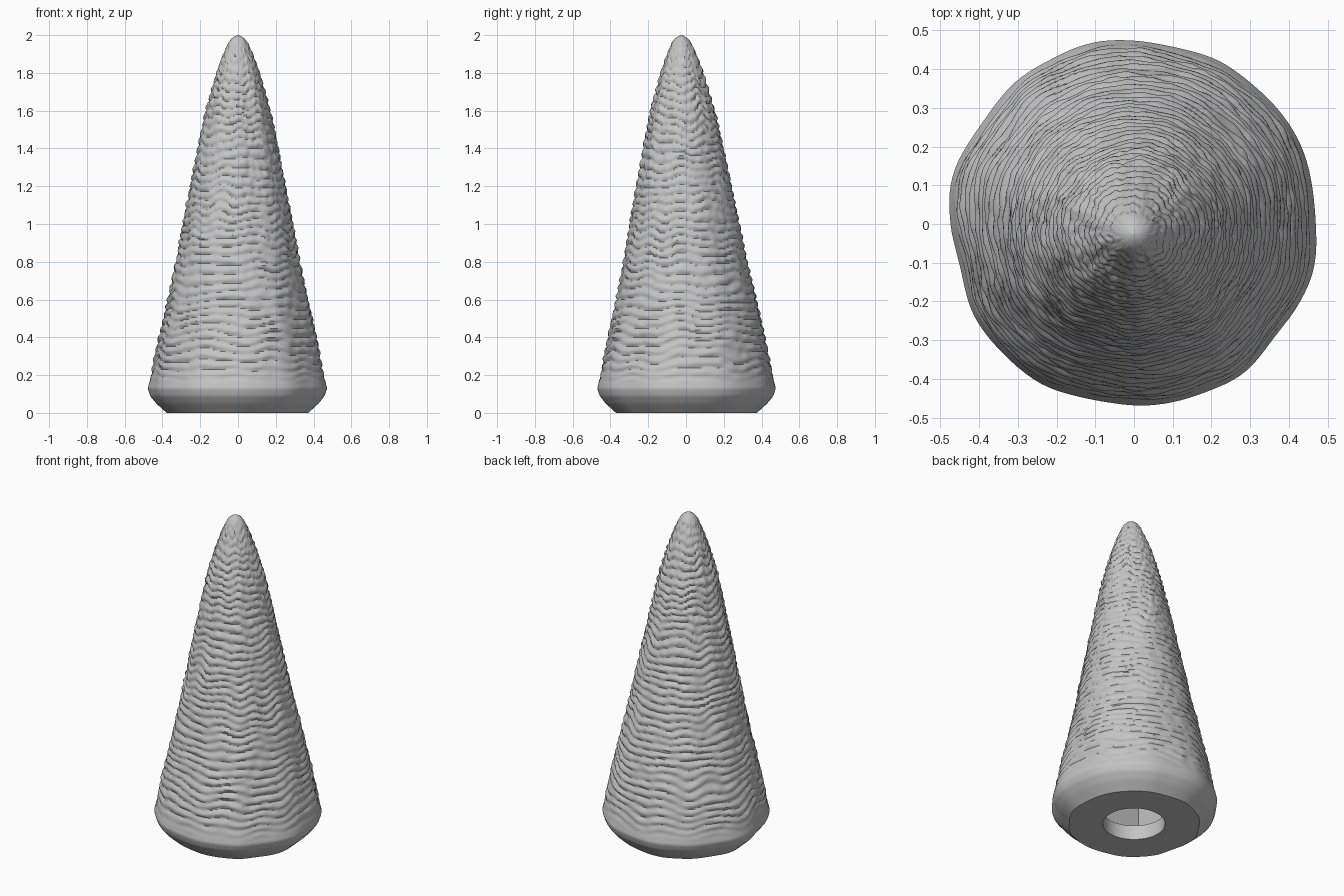
import bpy, bmesh, math
from mathutils import Vector, noise

old = bpy.data.objects.get("Cube")
if old:
    bpy.data.objects.remove(old, do_unlink=True)

SEGMENTS = 144
ROWS = 210
PITCH = 0.046

# Outer silhouette as (height, radius)
PROFILE = [(0, .375), (.05, .43), (.09, .462), (.13, .475), (.2, .457), (.4, .418),
           (.6, .372), (.8, .328), (1, .29), (1.2, .25), (1.4, .21), (1.6, .168),
           (1.8, .112), (1.9, .076), (1.96, .05), (1.985, .032), (2, .004)]


def base_radius(z):
    for (z0, r0), (z1, r1) in zip(PROFILE, PROFILE[1:]):
        if z <= z1:
            return r0 + (r1 - r0) * (z - z0) / (z1 - z0)
    return PROFILE[-1][1]


def ramp(z, start, end):
    return min(max((z - start) / (end - start), 0), 1)


def outer_radius(z, a):
    """Cone radius with lumpy sides and irregular stacked ridges."""
    r = base_radius(z)
    d = Vector((math.cos(a), math.sin(a), 0))
    lump = noise.noise(d * 2.2 + Vector((3, 7, z * 0.7)))
    r *= 1 + 0.035 * lump
    strength = ramp(z, 0.15, 0.24) * (1 - 0.6 * ramp(z, 1.75, 1.95))
    # Ridges wander up and down around the cone
    wander = noise.noise(d * 2.5 + Vector((0, 0, z * 4))) * 0.045
    wave = abs(math.sin(math.pi * (z + wander) / PITCH))
    depth = 0.011 + 0.007 * noise.noise(d * 4 + Vector((9, 2, z * 9)))
    grit = noise.noise(d * 9 + Vector((1, 5, z * 26))) * 0.006
    return r + strength * (depth * (wave - 0.6) + grit) * (1 - ramp(z, 1.94, 2))


bm = bmesh.new()
angles = [2 * math.pi * i / SEGMENTS for i in range(SEGMENTS)]


def ring(z, radius, offset=0):
    return [bm.verts.new((radius(a) * math.cos(a), radius(a) * math.sin(a) + offset, z))
            for a in angles]


def square(half):
    return lambda a: half / max(abs(math.cos(a)), abs(math.sin(a)))


# Underside socket: square chamber, then a round opening
rings = [ring(.42, square(.2)), ring(.09, square(.2)),
         ring(.09, lambda a: .177), ring(0, lambda a: .177)]

# Ridged outer skin from the foot to the tip
for i in range(ROWS + 1):
    z = 2 * i / ROWS
    rings.append(ring(z, lambda a: outer_radius(z, a), -0.025 * ramp(z, 0.6, 2)))

for low, high in zip(rings, rings[1:]):
    for i in range(SEGMENTS):
        j = (i + 1) % SEGMENTS
        bm.faces.new((low[i], low[j], high[j], high[i]))
bm.faces.new(rings[0])
bm.faces.new(rings[-1])
bmesh.ops.recalc_face_normals(bm, faces=bm.faces)

mesh = bpy.data.meshes.new("ridged_cone")
bm.to_mesh(mesh)
bm.free()
cone = bpy.data.objects.new("ridged_cone", mesh)
bpy.context.collection.objects.link(cone)

# Plain grey material
grey = bpy.data.materials.new("stone_grey")
grey.use_nodes = True
colour = (0.55, 0.55, 0.55, 1)
grey.diffuse_color = colour
grey.node_tree.nodes["Principled BSDF"].inputs["Base Color"].default_value = colour
mesh.materials.append(grey)

bpy.ops.object.select_all(action="DESELECT")
cone.select_set(True)
bpy.context.view_layer.objects.active = cone
bpy.ops.object.shade_smooth_by_angle(angle=math.radians(40))
